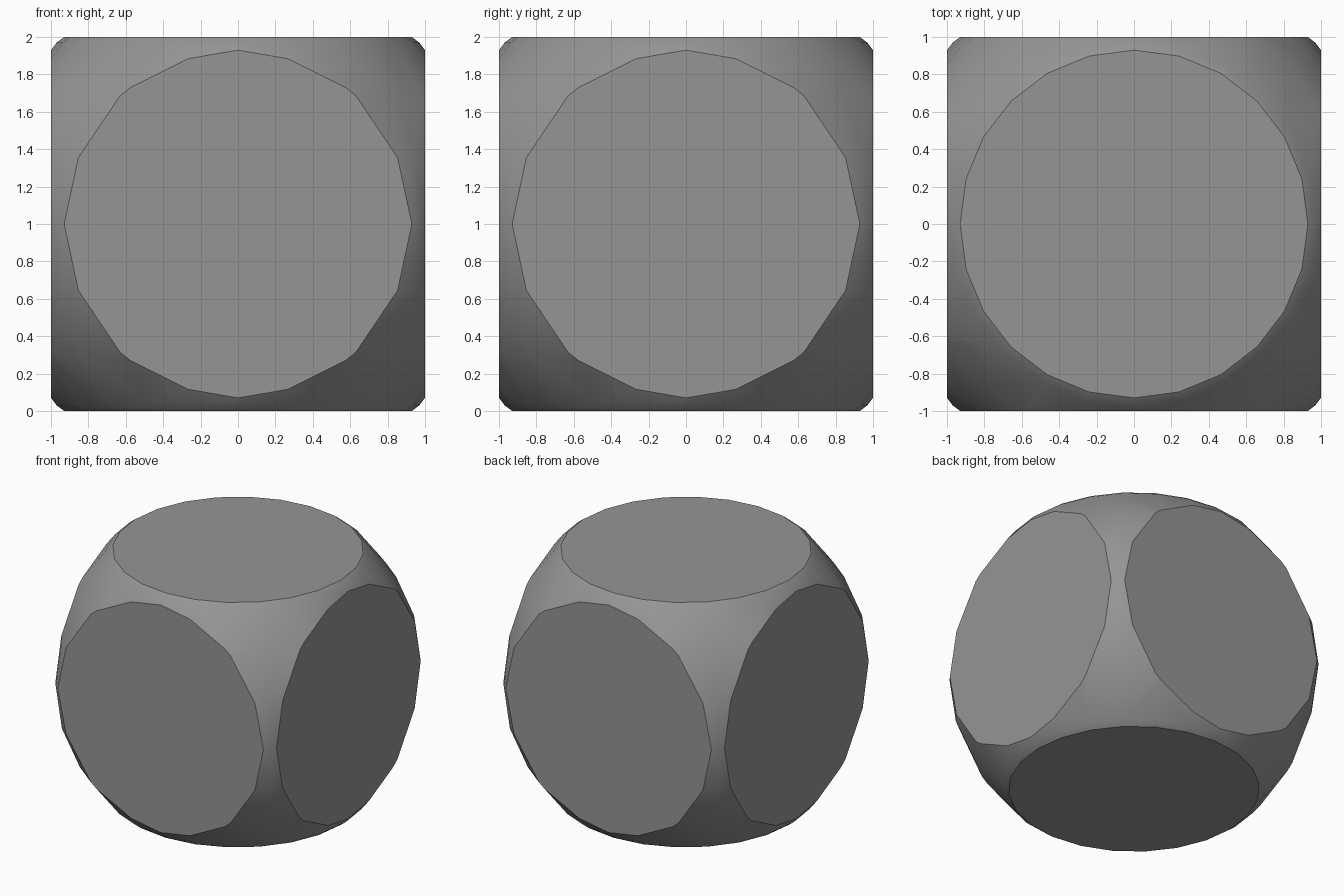
import bpy
import math

old = bpy.data.objects.get("Cube")
if old:
    bpy.data.objects.remove(old, do_unlink=True)

# Single grey finish
grey = bpy.data.materials.new("mid grey")
grey.use_nodes = True
colour = (0.3, 0.3, 0.3, 1)
grey.diffuse_color = colour
grey.node_tree.nodes["Principled BSDF"].inputs["Base Color"].default_value = colour

# Cube that trims the ball to six flat sides
bpy.ops.mesh.primitive_cube_add(size=2, location=(0, 0, 1))
cutter = bpy.context.object
cutter.name = "trimming_cube"
cutter.data.materials.append(grey)
cutter.hide_render = True
cutter.hide_viewport = True

# Ball whose surface forms the rounded corners
bpy.ops.mesh.primitive_uv_sphere_add(segments=24, ring_count=12, radius=1.371,
                                     location=(0, 0, 1))
body = bpy.context.object
body.name = "rounded_cube_body"
body.data.materials.append(grey)

trim = body.modifiers.new("trim", "BOOLEAN")
trim.operation = "INTERSECT"
trim.solver = "EXACT"
trim.object = cutter
bpy.ops.object.modifier_apply(modifier=trim.name)

# Smooth corners, crisp rims around the flat sides
bpy.ops.object.shade_smooth_by_angle(angle=math.radians(30))
